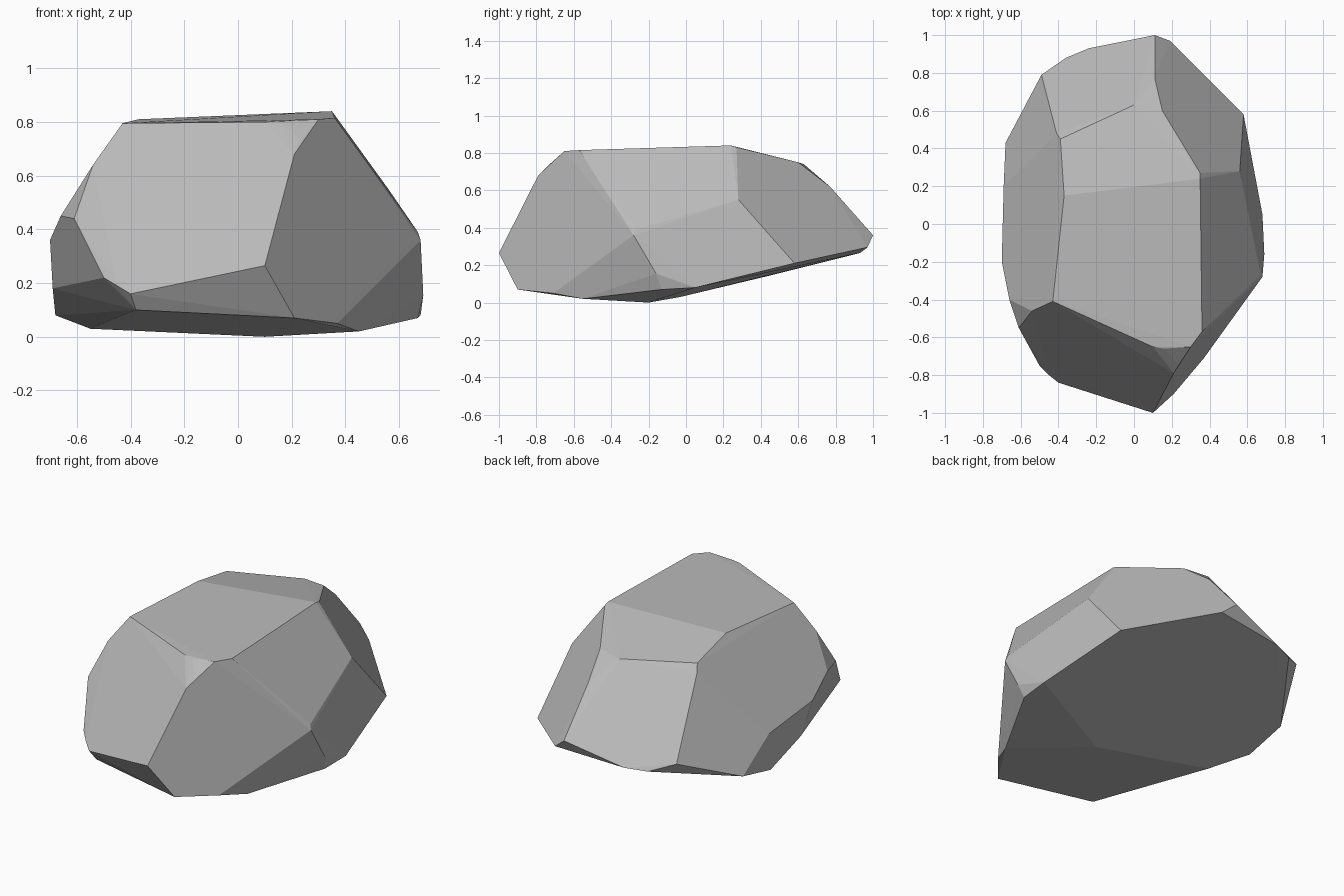
import bpy
import bmesh
from math import radians
from mathutils import Vector

UNIT = 0.01  # corner positions below are in hundredths

default_cube = bpy.data.objects.get("Cube")
if default_cube is not None:
    bpy.data.objects.remove(default_cube, do_unlink=True)


def make_material(name, color):
    material = bpy.data.materials.new(name)
    material.use_nodes = True
    material.diffuse_color = color
    material.node_tree.nodes["Principled BSDF"].inputs["Base Color"].default_value = color
    return material


def faceted_stone(name, corner_groups, material, flat_angle):
    """Wrap a faceted convex stone around its corners and merge coplanar facets."""
    bm = bmesh.new()
    for group in corner_groups:
        for corner in group:
            bm.verts.new(Vector(corner) * UNIT)
    hull = bmesh.ops.convex_hull(bm, input=bm.verts)
    leftovers = {v for v in hull["geom_interior"] + hull["geom_unused"]
                 if isinstance(v, bmesh.types.BMVert)}
    bmesh.ops.delete(bm, geom=list(leftovers), context="VERTS")
    bmesh.ops.dissolve_limit(bm, angle_limit=flat_angle,
                             verts=bm.verts, edges=bm.edges)
    bmesh.ops.recalc_face_normals(bm, faces=bm.faces)
    for face in bm.faces:
        face.smooth = False

    mesh = bpy.data.meshes.new(name)
    bm.to_mesh(mesh)
    bm.free()
    mesh.materials.append(material)
    stone = bpy.data.objects.new(name, mesh)
    bpy.context.scene.collection.objects.link(stone)
    return stone


# Slightly ridged crown
crown = [(-43, -41, 79.5), (10, -65, 80), (16, -66, 80), (30, -65, 81),
         (36, -57, 81.5), (35, 24, 84), (35, 27, 83), (-37, 15, 81)]

# Sloping rear facets and the raised rear lip
rear = [(-39, 45, 75), (-41, 48, 71), (0, 63, 74), (15, 60, 75),
        (11, 77, 62), (11, 100, 36), (19, 97, 29.5), (-24, 93, 26.5),
        (-36, 88, 25.5), (-49, 79, 30)]

# Flank on the +x side
left_flank = [(56, 28, 55), (58, 58, 21), (67, -27, 39), (68, -28, 36),
              (69, -16, 15.5), (67, -13, 7), (68, 5, 8)]

# Pointed nose and its chipped lower edge
nose = [(21, -79, 68), (23.5, -74, 73), (10, -100, 26.5), (21, -90, 7),
        (37, -71, 5), (45, -55, 2), (-38, -80, 10), (-40, -84, 16),
        (-45, -80, 19), (-50, -75, 22)]

# Flank on the -x side
right_flank = [(-54, -46, 64), (-61, -55, 44), (-66, -40, 45), (-70, -20, 36),
               (-69, -10, 18), (-69, 20, 31), (-68, 43, 14), (-68, 17, 8)]

# Lowest corners, where the stone rests
underside = [(-55, -3, 3), (10, -20, 0)]

stone_gray = make_material("stone gray", (0.5, 0.5, 0.5, 1.0))
faceted_stone("boulder", [crown, rear, left_flank, nose, right_flank, underside],
              stone_gray, radians(2.5))
